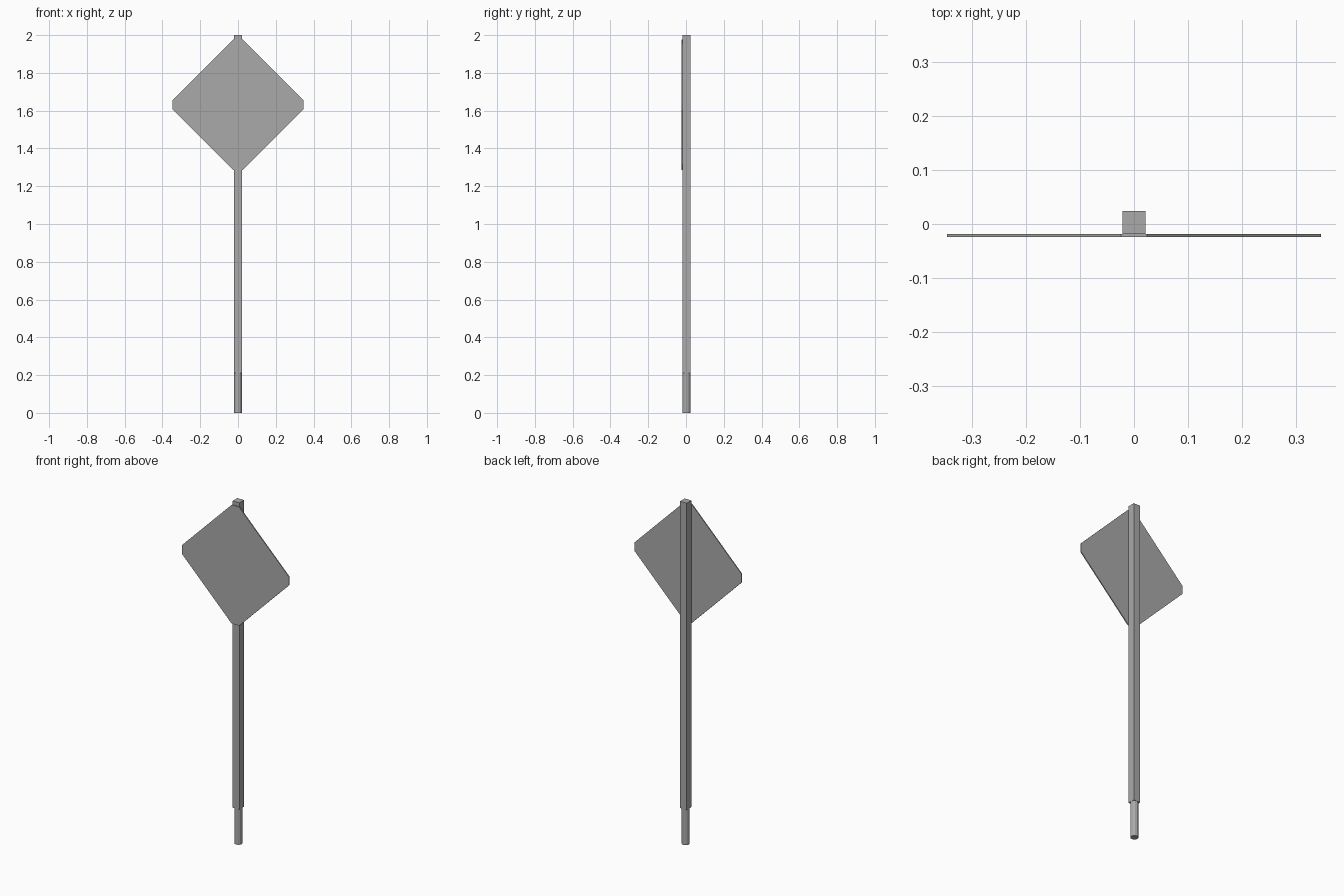
import bpy, bmesh, math

if "Cube" in bpy.data.objects:
    bpy.data.objects.remove(bpy.data.objects["Cube"])

grey = bpy.data.materials.new("plain grey")
grey.diffuse_color = (0.4, 0.4, 0.4, 1)
grey.use_nodes = True
grey.node_tree.nodes["Principled BSDF"].inputs["Base Color"].default_value = grey.diffuse_color

POST_W = 0.043          # post width
BACK, FRONT = 0.0245, -0.0245
PLATE_T = BACK - FRONT - POST_W
POST_Y = BACK - POST_W / 2


def extrude(name, points, direction):
    """Closed prism from a planar outline pushed along a direction."""
    bm = bmesh.new()
    face = bm.faces.new([bm.verts.new(p) for p in points])
    res = bmesh.ops.extrude_face_region(bm, geom=[face])
    moved = [v for v in res["geom"] if isinstance(v, bmesh.types.BMVert)]
    bmesh.ops.translate(bm, verts=moved, vec=direction)
    bmesh.ops.recalc_face_normals(bm, faces=bm.faces)
    mesh = bpy.data.meshes.new(name)
    bm.to_mesh(mesh)
    bm.free()
    mesh.materials.append(grey)
    obj = bpy.data.objects.new(name, mesh)
    bpy.context.collection.objects.link(obj)
    return obj


# square post
h = POST_W / 2
extrude("post", [(x * h, POST_Y + y * h, 0.21) for x, y in ((-1, -1), (1, -1), (1, 1), (-1, 1))],
        (0, 0, 1.79))

# round ground peg below the post
N = 12
ring = [2 * math.pi * i / N for i in range(N)]
extrude("ground_peg", [(h * math.cos(a), POST_Y + h * math.sin(a), 0) for a in ring], (0, 0, 0.21))

# diamond sign plate with clipped corners
R, C, ZC = 0.346, 0.0245, 1.632
outline = []
for k in range(4):
    c, s = round(math.cos(k * math.pi / 2)), round(math.sin(k * math.pi / 2))
    for t in (-C, C):
        outline.append((R * c - t * s, FRONT, ZC + R * s + t * c))
extrude("sign_plate", outline, (0, PLATE_T, 0))
